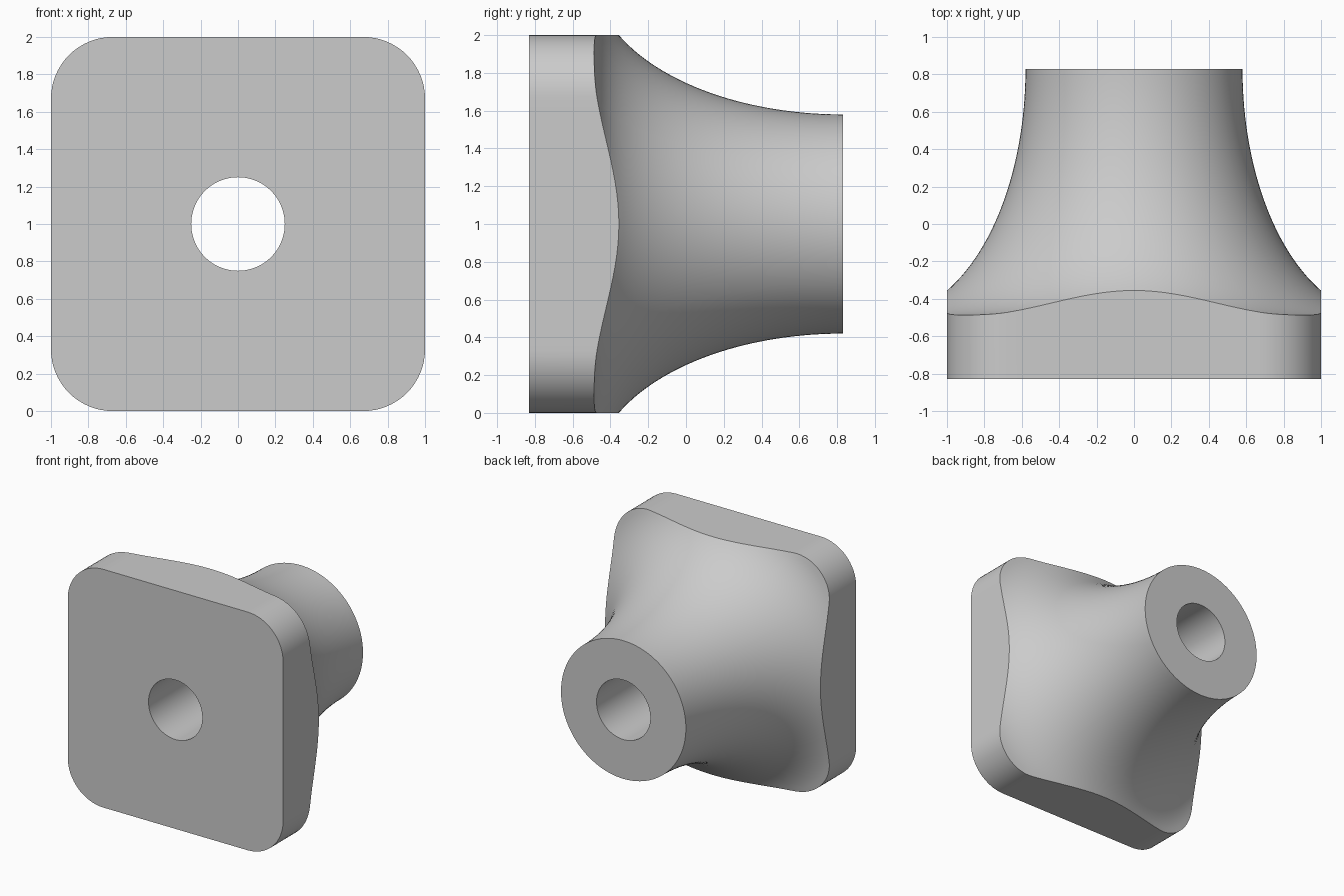
import bpy
import bmesh
from math import acos, cos, sin, pi, radians, hypot

cube = bpy.data.objects.get("Cube")
if cube:
    bpy.data.objects.remove(cube, do_unlink=True)

HALF, DEPTH = 1.0, 0.83        # half width of the square, half depth
CORNER = 0.33                  # corner rounding
BORE, NECK = 0.25, 0.58        # hole and neck radii
FLARE_Y, FLARE_R = 1.32, 0.75  # half axes of the elliptical flare
ARC, SIDE, STEPS = 16, 24, 28


def rounded_square():
    """Outline points, counter-clockwise, evenly split on arcs and sides."""
    points = []
    inner = HALF - CORNER
    for k in range(4):
        c, s = round(cos(k * pi / 2)), round(sin(k * pi / 2))
        quarter = [(HALF, -inner + 2 * inner * i / SIDE) for i in range(SIDE)]
        for i in range(ARC):
            a = i / ARC * pi / 2
            quarter.append((inner + CORNER * cos(a), inner + CORNER * sin(a)))
        points += [(x * c - z * s, x * s + z * c) for x, z in quarter]
    return points


def section(rim):
    """Closed radius/depth section for one direction with the given rim."""
    end = acos(1 - (rim - NECK) / FLARE_R)
    pts = [(BORE, -DEPTH), (rim, -DEPTH)]
    for i in range(STEPS, -1, -1):
        t = end * i / STEPS
        pts.append((NECK + FLARE_R * (1 - cos(t)), DEPTH - FLARE_Y * sin(t)))
    pts.append((BORE, DEPTH))
    return pts


# Square flange flaring into a round neck, with a through bore
bm = bmesh.new()
rings = []
for x, z in rounded_square():
    rim = hypot(x, z)
    rings.append([bm.verts.new((r * x / rim, y, HALF + r * z / rim))
                  for r, y in section(rim)])
for a, b in zip(rings, rings[1:] + rings[:1]):
    for j in range(len(a)):
        k = (j + 1) % len(a)
        bm.faces.new((a[j], a[k], b[k], b[j]))
bmesh.ops.recalc_face_normals(bm, faces=bm.faces)

mesh = bpy.data.meshes.new("flared_knob")
bm.to_mesh(mesh)
bm.free()
knob = bpy.data.objects.new("flared_knob", mesh)
bpy.context.collection.objects.link(knob)

# Plain grey
grey = bpy.data.materials.new("plain_grey")
grey.use_nodes = True
colour = (0.6, 0.6, 0.6, 1)
grey.diffuse_color = colour
grey.node_tree.nodes["Principled BSDF"].inputs["Base Color"].default_value = colour
mesh.materials.append(grey)

bpy.ops.object.select_all(action='DESELECT')
knob.select_set(True)
bpy.context.view_layer.objects.active = knob
bpy.ops.object.shade_smooth_by_angle(angle=radians(30))
